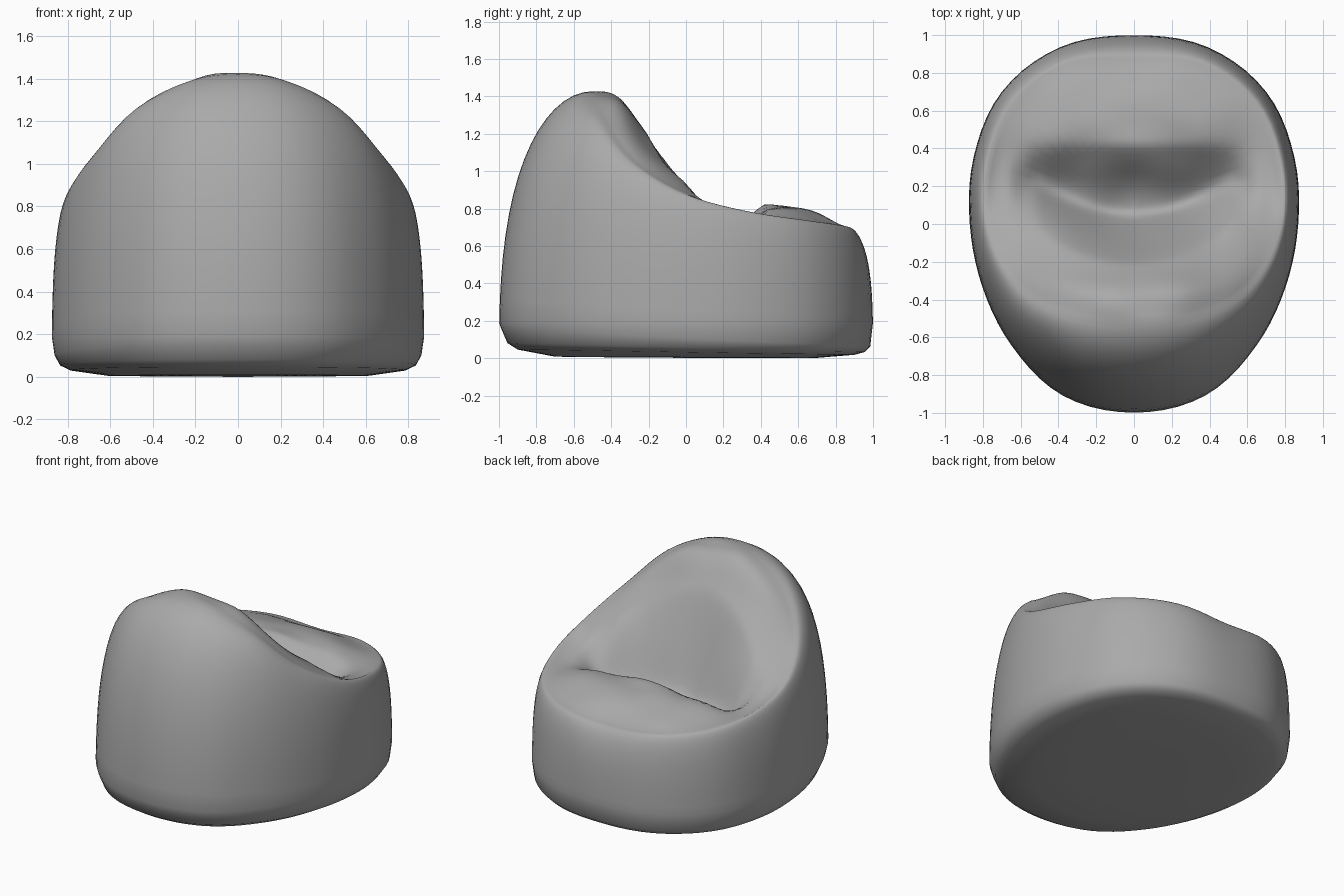
import bpy, bmesh
from math import sin, cos, pi
from mathutils import Vector, noise

cube = bpy.data.objects.get("Cube")
if cube:
    bpy.data.objects.remove(cube)

SEGS, WALL, TOP = 80, 16, 28

# Values from the back (0 degrees) round to the front (180 degrees)
BELLY = [1.0, .985, .915, .87, .87, .92, .99, 1.015, 1.0]
RIM = [.5, .53, .62, .71, .78, .84, .91, .92, .87]
HEIGHT = [1.43, 1.4, 1.28, 1.05, .88, .79, .74, .71, .69]
# Backrest and seat heights at even steps of y
RIDGE = [1.43, 1.39, 1.22, 1.07, .94, .84, .81, .82, .81, .78, .71]


def catmull(a, b, c, d, t):
    return b + t / 2 * (c - a + t * (2 * a - 5 * b + 4 * c - d + t * (3 * (b - c) + d - a)))


def around(values, angle):
    """Smooth value round the half outline, mirrored left to right."""
    last = len(values) - 1
    u = abs(angle) / pi * last
    i = min(int(u), last - 1)
    pick = [values[last - abs(last - abs(i + k))] for k in (-1, 0, 1, 2)]
    return catmull(*pick, u - i)


def along(values, u):
    last = len(values) - 1
    u = min(max(u, 0), last)
    i = min(int(u), last - 1)
    pick = [values[min(max(i + k, 0), last)] for k in (-1, 0, 1, 2)]
    return catmull(*pick, u - i)


def cushion(x, y):
    """Backrest and seat, rounded off sideways, with a curved sunken crease."""
    round_off = .15 + .45 * min(1, max(0, -y / .4))
    z = along(RIDGE, (y + .5) / .14) - round_off * x * x
    crease = .05 + .18 * min(1, (x / .52) ** 2)
    depth = .42 * max(0, 1 - (x / .66) ** 2)
    gap = (y - crease) / (.43 - crease if y > crease else .27)
    z -= depth * max(0, 1 - (gap * gap + .012) ** .5) ** 1.3
    return z + .025 * noise.noise(Vector((x * 4, y * 4, 0)))


angles = [pi * (2 * i / SEGS - 1) for i in range(SEGS)]
rings = []


def add_ring(place):
    rings.append([bm.verts.new(place(a)) for a in angles])


def polar(a, r, z):
    return (r * sin(a), -r * cos(a), z)


bm = bmesh.new()

# Underside and its rounded edge, lifted a little at the back
for scale, z in ((.35, .005), (.7, .008), (.9, .035), (.955, .06), (.985, .11)):
    add_ring(lambda a: polar(a, around(BELLY, a) * scale, z * (1 + .4 * cos(a))))

# Wall bulging up and over to the rim
for j in range(WALL + 1):
    s = sin(pi / 2 * j / WALL)

    def wall(a):
        h = around(HEIGHT, a)
        z = .19 + (h - .19) * s
        power = 3.0 - .4 * cos(a)
        f = 1 - max(0, 1 - (z / h) ** power) ** .5
        belly, rim = around(BELLY, a), around(RIM, a)
        return polar(a, belly + (rim - belly) * f, z)
    add_ring(wall)

# Sunken top, meeting the rim smoothly and closing in on the crease
for j in range(1, TOP):
    k = 1 - j / TOP

    def top(a):
        x, y, h = polar(a, around(RIM, a) * k, around(HEIGHT, a))
        y += .08 * (1 - k)
        z = cushion(x, y)
        return (x, y, z + (h - z) * k ** 7)
    add_ring(top)

for low, high in zip(rings, rings[1:]):
    for i in range(SEGS):
        n = (i + 1) % SEGS
        bm.faces.new((low[i], low[n], high[n], high[i]))
for ring, y, z in ((rings[0], 0, .005), (rings[-1], .08, cushion(0, .08))):
    middle = bm.verts.new((0, y, z))
    for i in range(SEGS):
        bm.faces.new((ring[i], ring[(i + 1) % SEGS], middle))
bmesh.ops.recalc_face_normals(bm, faces=bm.faces)

# Stand on the floor
floor = min(v.co.z for v in bm.verts)
bmesh.ops.translate(bm, verts=bm.verts, vec=(0, 0, -floor))
mesh = bpy.data.meshes.new("bean_bag_seat")
bm.to_mesh(mesh)
bm.free()

grey = bpy.data.materials.new("grey_fabric")
grey.use_nodes = True
grey.diffuse_color = (.4, .4, .4, 1)
grey.node_tree.nodes["Principled BSDF"].inputs["Base Color"].default_value = (.4, .4, .4, 1)
mesh.materials.append(grey)

bag = bpy.data.objects.new("bean_bag_seat", mesh)
bpy.context.collection.objects.link(bag)
bpy.context.view_layer.objects.active = bag
bag.select_set(True)
bpy.ops.object.shade_smooth_by_angle(angle=pi / 3)
